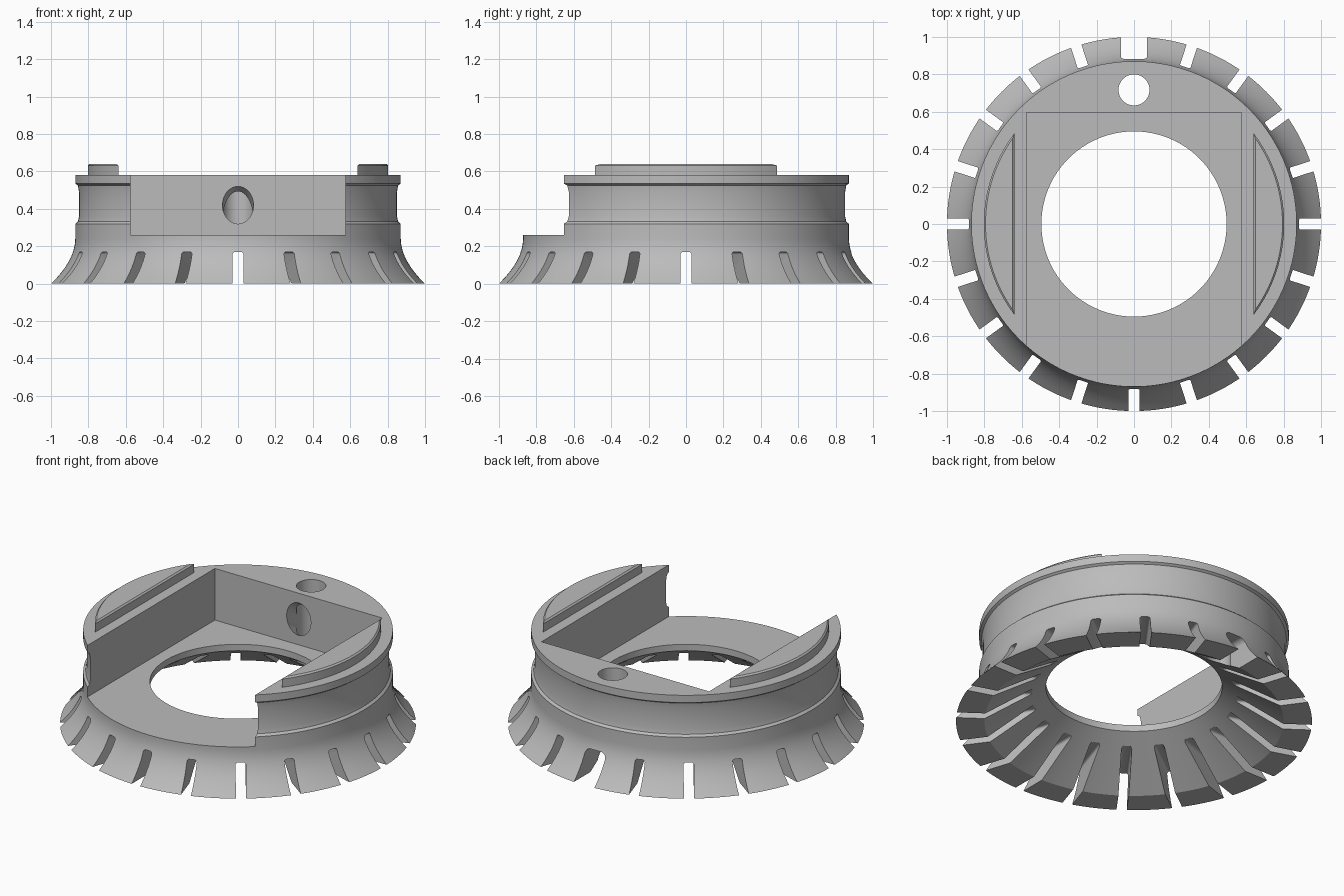
import bpy, bmesh, math
from mathutils import Matrix, Vector

cube = bpy.data.objects.get("Cube")
if cube:
    bpy.data.objects.remove(cube, do_unlink=True)

grey = bpy.data.materials.new("plain grey")
grey.use_nodes = True
grey.diffuse_color = (0.5, 0.5, 0.5, 1)
grey.node_tree.nodes["Principled BSDF"].inputs["Base Color"].default_value = grey.diffuse_color


def make_object(name, bm):
    bmesh.ops.recalc_face_normals(bm, faces=bm.faces)
    mesh = bpy.data.meshes.new(name)
    bm.to_mesh(mesh)
    bm.free()
    mesh.materials.append(grey)
    obj = bpy.data.objects.new(name, mesh)
    bpy.context.collection.objects.link(obj)
    return obj


def activate(obj):
    bpy.ops.object.select_all(action='DESELECT')
    obj.select_set(True)
    bpy.context.view_layer.objects.active = obj


def lathe(name, profile, steps=160):
    bm = bmesh.new()
    rings = []
    for i in range(steps):
        a = 2 * math.pi * i / steps
        rings.append([bm.verts.new((r * math.cos(a), r * math.sin(a), z)) for r, z in profile])
    for i in range(steps):
        a, b = rings[i], rings[(i + 1) % steps]
        for j in range(len(profile)):
            k = (j + 1) % len(profile)
            bm.faces.new((a[j], b[j], b[k], a[k]))
    return make_object(name, bm)


def add_box(bm, low, high, matrix=Matrix(), round_top=0):
    """Box between two corners; the long top edges may be rounded."""
    low, high = Vector(low), Vector(high)
    part = bmesh.new()
    bmesh.ops.create_cube(part, size=1, matrix=Matrix.Translation((low + high) / 2)
                          @ Matrix.Diagonal((*(high - low), 1)))
    if round_top:
        edges = [e for e in part.edges if all(v.co.z > high.z - 0.001 for v in e.verts)
                 and abs(e.verts[0].co.x - e.verts[1].co.x) > 0.3]
        bmesh.ops.bevel(part, geom=edges, offset=round_top, segments=5,
                        profile=0.5, affect='EDGES')
    part.transform(matrix)
    temp = bpy.data.meshes.new("temp")
    part.to_mesh(temp)
    part.free()
    bm.from_mesh(temp)
    bpy.data.meshes.remove(temp)


def cylinder(name, radius, length, matrix):
    bm = bmesh.new()
    bmesh.ops.create_cone(bm, cap_ends=True, segments=48, radius1=radius, radius2=radius,
                          depth=length, matrix=matrix)
    return make_object(name, bm)


def cut(obj, cutter):
    activate(obj)
    mod = obj.modifiers.new("cut", 'BOOLEAN')
    mod.operation, mod.solver, mod.object = 'DIFFERENCE', 'EXACT', cutter
    bpy.ops.object.modifier_apply(modifier=mod.name)
    bpy.data.objects.remove(cutter, do_unlink=True)


# Turned body: flared skirt, collar, waisted neck and top rim
hole = 0.495
flare = [(0.87 + 0.13 * (1 - t / 8) ** 1.9, 0.24 * t / 8) for t in range(9)]
body = lathe("ring_body", [(0.84, 0)] + flare + [
    (0.87, 0.32), (0.856, 0.332), (0.85, 0.36), (0.85, 0.49), (0.856, 0.525),
    (0.87, 0.535), (0.87, 0.58), (hole, 0.58), (hole, 0.22)])

# Open pocket from the front, down to the floor
bm = bmesh.new()
add_box(bm, (-0.575, -1.2, 0.26), (0.575, 0.595, 0.8))
cut(body, make_object("pocket_cutter", bm))

# Radial slots in the skirt, the back one wider
bm = bmesh.new()
count = 20
for i in range(count):
    wide = i == count // 4
    half = 0.07 if wide else 0.029
    add_box(bm, (0.45, -half, -0.1), (1.2, half, 0.17),
            Matrix.Rotation(2 * math.pi * i / count, 4, 'Z'), 0.035 if wide else 0.014)
cut(body, make_object("slot_cutter", bm))

# Vertical hole, met by a sloping bore from the pocket wall
cut(body, cylinder("hole_cutter", 0.083, 2, Matrix.Translation((0, 0.717, 0.2))))
slope = math.radians(34)
axis = Vector((0, math.cos(slope), -math.sin(slope)))
start = Vector((0, 0.595, 0.42))
cut(body, cylinder("bore_cutter", 0.083, 0.32, Matrix.Translation(start - axis * 0.01)
                   @ axis.to_track_quat('Z', 'Y').to_matrix().to_4x4()))

# Raised crescent pads with a chamfered top
pads = []
for side, label in ((1, "left"), (-1, "right")):
    bm = bmesh.new()
    radius, inner = 0.803, 0.64
    sweep = math.acos(inner / radius)
    ring = []
    for i in range(33):
        a = sweep * (i / 16 - 1)
        ring.append(bm.verts.new((side * radius * math.cos(a), radius * math.sin(a), 0.57)))
    face = bm.faces.new(ring)
    top = bmesh.ops.extrude_face_region(bm, geom=[face])["geom"]
    bmesh.ops.translate(bm, vec=(0, 0, 0.07), verts=[g for g in top if isinstance(g, bmesh.types.BMVert)])
    rim = [e for e in bm.edges if all(v.co.z > 0.63 for v in e.verts)]
    bmesh.ops.bevel(bm, geom=rim, offset=0.009, segments=1, affect='EDGES')
    pads.append(make_object(label + "_pad", bm))

for obj in [body] + pads:
    activate(obj)
    bpy.ops.object.shade_smooth_by_angle(angle=math.radians(25))
